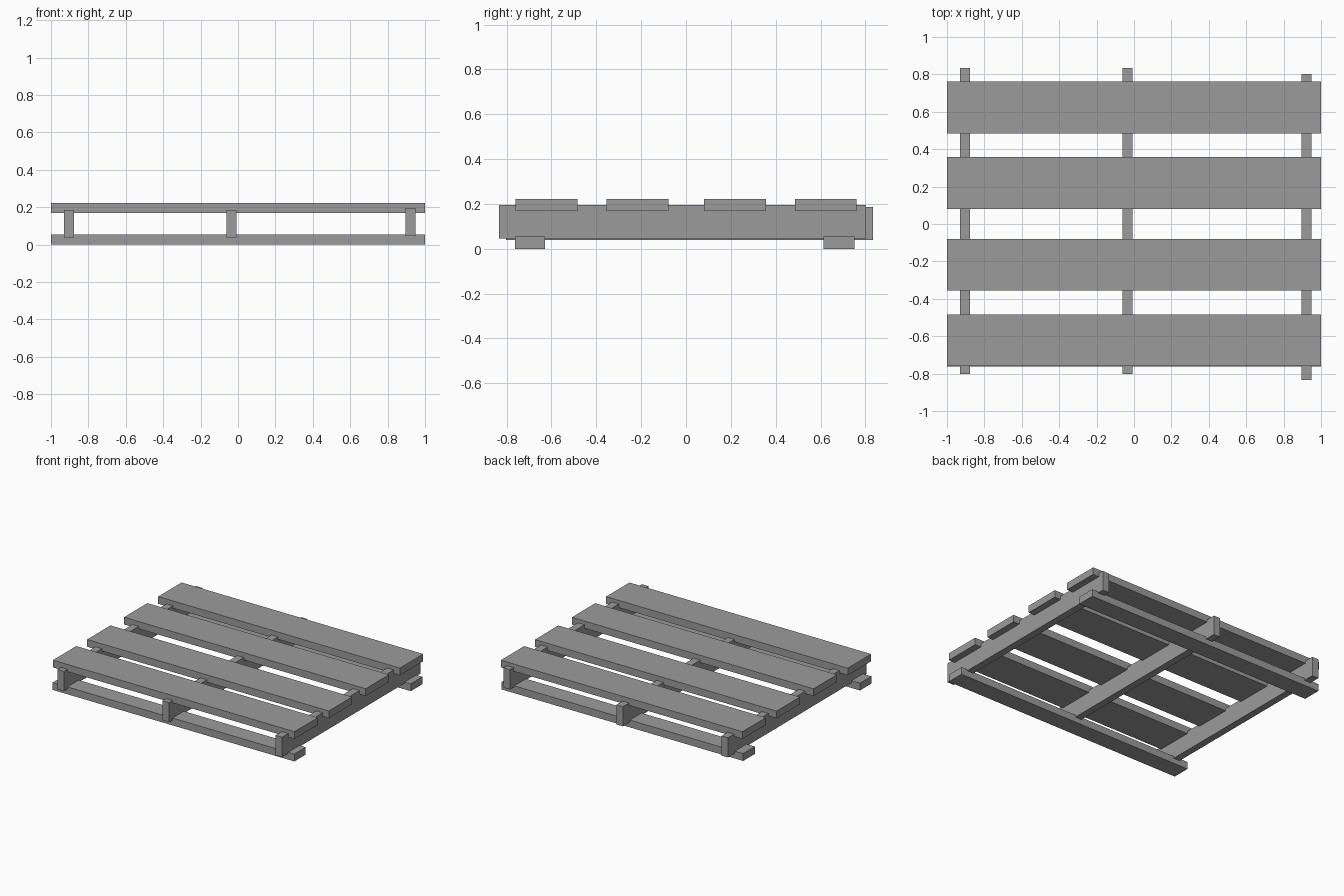
import bpy

if "Cube" in bpy.data.objects:
    bpy.data.objects.remove(bpy.data.objects["Cube"])

# Dark grey for every plank
grey = bpy.data.materials.new("dark_grey")
grey.diffuse_color = (0.33, 0.33, 0.33, 1)
grey.use_nodes = True
grey.node_tree.nodes["Principled BSDF"].inputs["Base Color"].default_value = grey.diffuse_color


def board(name, x, y, z):
    """Axis-aligned plank spanning the given (min, max) ranges."""
    spans = (x, y, z)
    bpy.ops.mesh.primitive_cube_add(size=1, location=[(a + b) / 2 for a, b in spans])
    ob = bpy.context.object
    ob.name = name
    ob.scale = [b - a for a, b in spans]
    bpy.ops.object.transform_apply(location=False, rotation=False, scale=True)
    ob.data.materials.append(grey)
    return ob


# Four wide deck boards on top
for i, y in enumerate((-0.622, -0.217, 0.219, 0.623)):
    board(f"deck_board_{i + 1}", (-1, 1), (y - 0.138, y + 0.138), (0.168, 0.222))

# Two narrow runners on the ground
board("front_bottom_board", (-1, 1), (-0.762, -0.628), (0, 0.055))
board("back_bottom_board", (-1, 1), (0.614, 0.752), (0, 0.055))

# Three upright stringers, the right one shifted forward and slightly higher
board("left_stringer", (-0.931, -0.878), (-0.802, 0.834), (0.039, 0.186))
board("middle_stringer", (-0.062, -0.008), (-0.802, 0.834), (0.039, 0.186))
board("right_stringer", (0.895, 0.949), (-0.834, 0.802), (0.046, 0.195))
